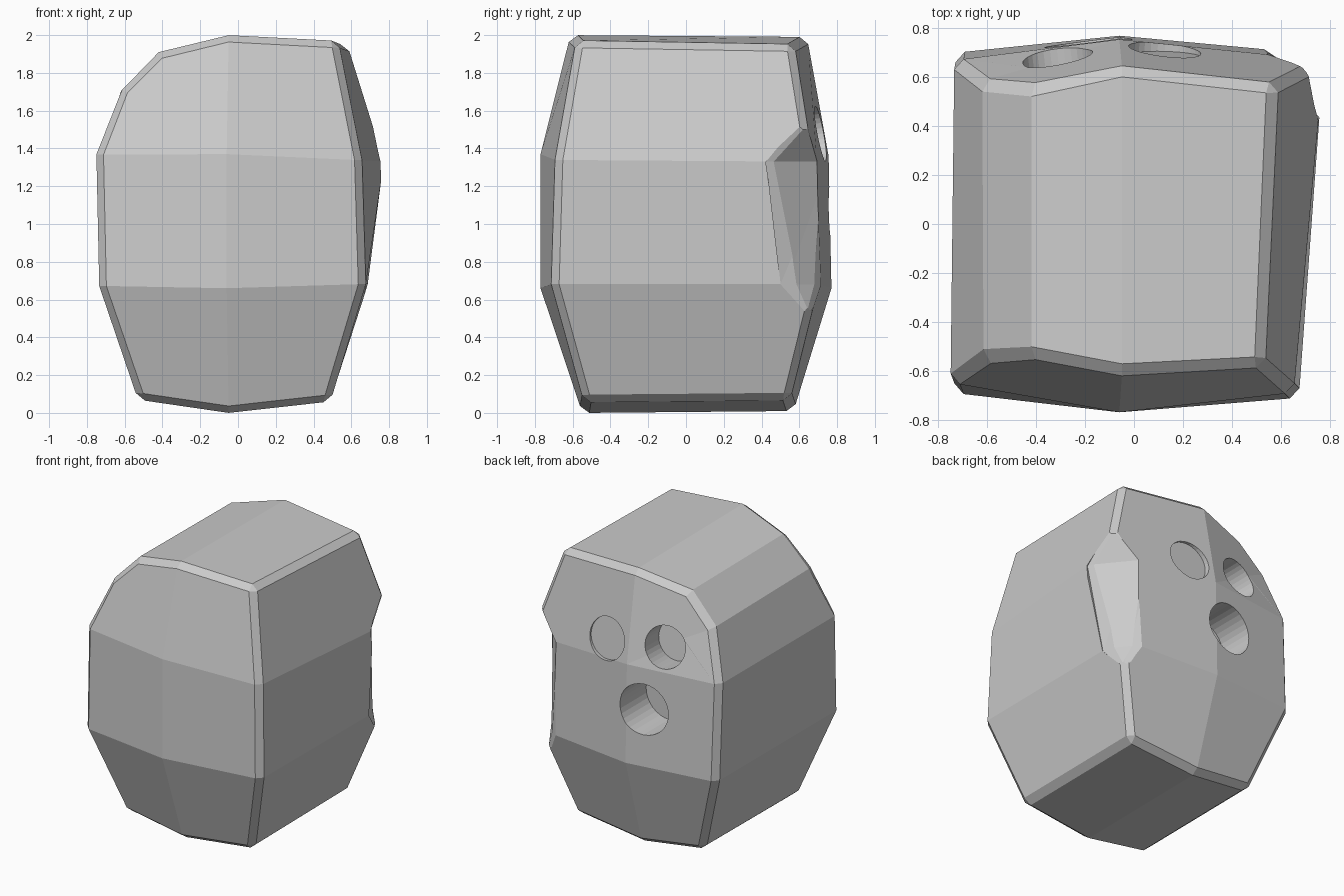
import bpy, bmesh
from mathutils import Vector

if "Cube" in bpy.data.objects:
    bpy.data.objects.remove(bpy.data.objects["Cube"])


def make_object(name, bm):
    bmesh.ops.recalc_face_normals(bm, faces=bm.faces[:])
    mesh = bpy.data.meshes.new(name)
    bm.to_mesh(mesh)
    bm.free()
    ob = bpy.data.objects.new(name, mesh)
    bpy.context.collection.objects.link(ob)
    return ob


def hull(name, points):
    bm = bmesh.new()
    for p in points:
        bm.verts.new(p)
    bmesh.ops.convex_hull(bm, input=bm.verts[:])
    return make_object(name, bm)


def cylinder_cutter(name, floor, axis, radius, length=0.6):
    # cylinder starts at the hole floor and runs outwards along axis
    axis = Vector(axis).normalized()
    bpy.ops.mesh.primitive_cylinder_add(vertices=32, radius=radius, depth=length,
                                        location=Vector(floor) + axis * length / 2)
    ob = bpy.context.object
    ob.name = name
    ob.rotation_euler = axis.to_track_quat('Z', 'Y').to_euler()
    return ob


def cut(target, cutter):
    cutter.hide_render = True
    mod = target.modifiers.new("cut", 'BOOLEAN')
    mod.operation = 'DIFFERENCE'
    mod.solver = 'EXACT'
    mod.object = cutter
    bpy.context.view_layer.objects.active = target
    bpy.ops.object.modifier_apply(modifier=mod.name)
    bpy.data.objects.remove(cutter, do_unlink=True)


# Head outline, anticlockwise from bottom centre: front (x, y, z), back (x, y, z)
outline = [
    ((-.05, -.55, .00), (-.05, .57, .01)),
    ((.49, -.54, .06), (.49, .55, .07)),
    ((.675, -.71, .68), (.69, .70, .68)),
    ((.655, -.69, 1.34), (.775, .67, 1.33)),
    ((.53, -.58, 1.97), (.58, .57, 1.95)),
    ((-.05, -.61, 2.0), (-.05, .64, 1.99)),
    ((-.42, -.54, 1.91), (-.42, .56, 1.90)),
    ((-.615, -.55, 1.71), (-.62, .58, 1.70)),
    ((-.75, -.65, 1.37), (-.735, .67, 1.36)),
    ((-.735, -.69, .67), (-.73, .70, .67)),
    ((-.53, -.53, .07), (-.52, .55, .07)),
]
bm = bmesh.new()
rings = [[bm.verts.new(p[k]) for p in outline] for k in (0, 1)]
mids = [[bm.verts.new((-.06, y, z)) for y, z in pts]
        for pts in (((-.77, .66), (-.77, 1.37)), ((.77, .66), (.755, 1.36)))]
n = len(outline)
for i in range(n):
    j = (i + 1) % n
    bm.faces.new((rings[0][i], rings[0][j], rings[1][j], rings[1][i]))
for r, m in zip(rings, mids):
    bm.faces.new((r[0], r[1], r[2], m[0]))
    bm.faces.new((m[0], r[2], r[3], m[1]))
    bm.faces.new((m[1], r[3], r[4], r[5]))
    bm.faces.new((m[1], r[5], r[6], r[7], r[8]))
    bm.faces.new((m[0], m[1], r[8], r[9]))
    bm.faces.new((r[0], m[0], r[9], r[10]))
bmesh.ops.recalc_face_normals(bm, faces=bm.faces[:])
edges = [bm.edges.get((r[i], r[(i + 1) % n])) for r in rings for i in range(n)]
edges += [bm.edges.get((rings[0][i], rings[1][i])) for i in (1, 4, 10)]
bmesh.ops.bevel(bm, geom=edges, offset=.038, segments=1, profile=.5,
                affect='EDGES', clamp_overlap=True)
head = make_object("stone_head", bm)

# Chipped back right edge: one deep chamfer and two shallow lips
# each row: plan line at z 1.33, then plan line at z 0.68, then tip heights
chips = [
    ((.78, .404), (.49, .76), (.70, .53), (.52, .76), 1.53, .55),
    ((.747, .42), (.62, .77), (.682, .50), (.60, .78), 1.57, .52),
    ((.80, .56), (.47, .75), (.72, .60), (.46, .765), 1.57, .52),
]
for a, b, c, d, top, low in chips:
    chip = hull("chip_cutter", [
        (*a, 1.33), (*b, 1.33), (*c, .68), (*d, .68),
        (.715, .63, top), (.635, .645, low),
        (1.1, 1.1, 1.33), (1.1, 1.1, .68), (1.1, .6, 1.33), (1.1, .6, .68),
        (.6, 1.1, 1.33), (.6, 1.1, .68)])
    cut(head, chip)

# Round holes in the back: two deep, one shallow
holes = [
    ("left_eye_cutter", (-.29, .50, 1.50), (-.12, 1, .12), .145),
    ("right_eye_cutter", (.125, .687, 1.475), (.03, 1, .13), .148),
    ("mouth_cutter", (-.186, .46, 1.066), (0, 1, 0), .18),
]
for name, floor, axis, radius in holes:
    cut(head, cylinder_cutter(name, floor, axis, radius))
